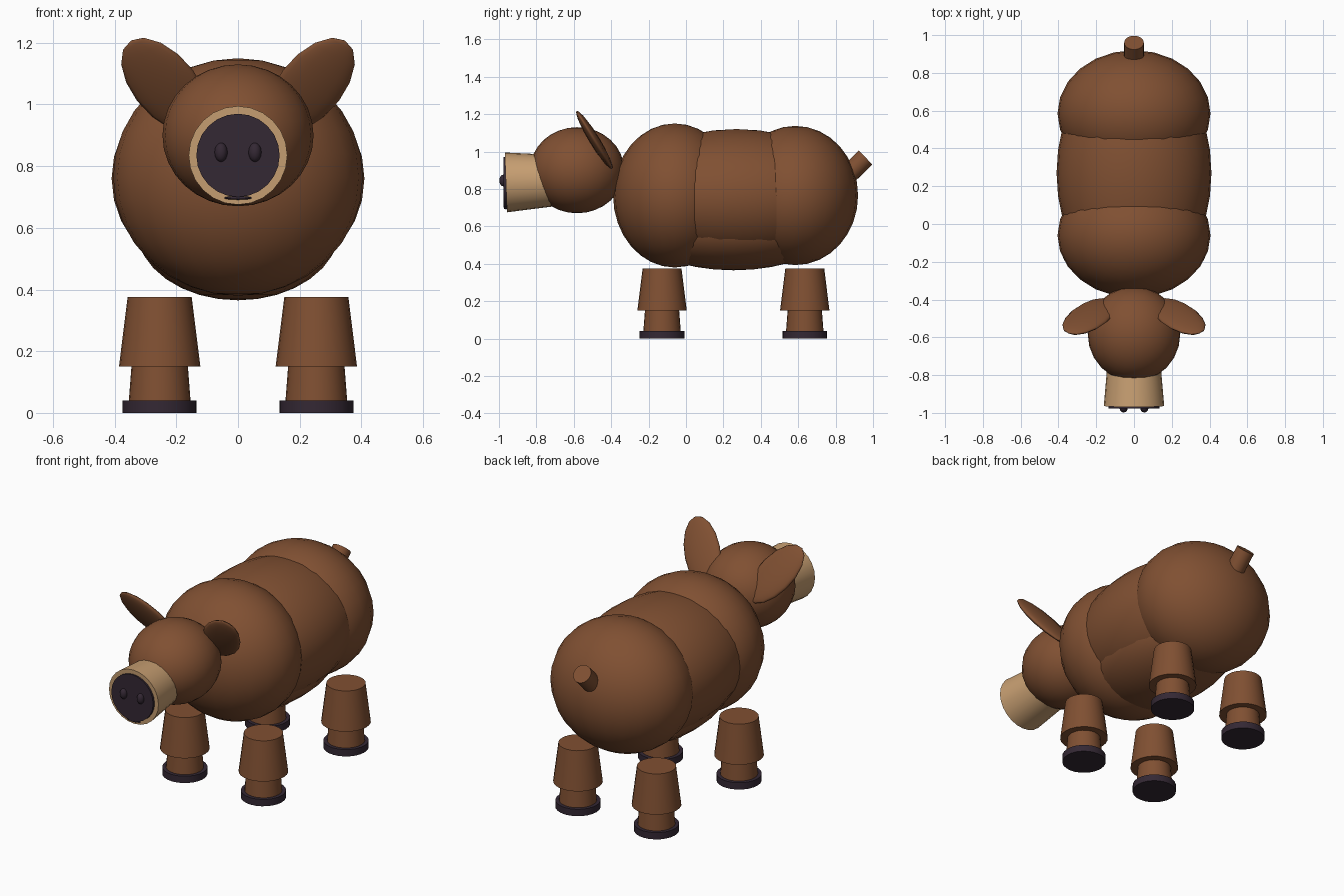
import bpy
from math import radians
from mathutils import Matrix, Vector

cube = bpy.data.objects.get("Cube")
if cube:
    bpy.data.objects.remove(cube, do_unlink=True)


def material(name, rgb):
    mat = bpy.data.materials.new(name)
    mat.use_nodes = True
    mat.diffuse_color = (*rgb, 1)
    mat.node_tree.nodes["Principled BSDF"].inputs["Base Color"].default_value = (*rgb, 1)
    return mat


brown = material("brown hide", (0.216, 0.08, 0.032))
tan = material("tan snout", (0.58, 0.35, 0.17))
dark = material("dark horn", (0.034, 0.021, 0.034))


def finish(name, mat, smooth_all=False):
    obj = bpy.context.object
    obj.name = name
    obj.data.materials.append(mat)
    if smooth_all:
        bpy.ops.object.shade_smooth()
    else:
        bpy.ops.object.shade_smooth_by_angle(angle=radians(35))
    return obj


def ellipsoid(name, mat, centre, radii, segments=24, rings=16):
    bpy.ops.mesh.primitive_uv_sphere_add(segments=segments, ring_count=rings, radius=1, location=centre)
    bpy.context.object.scale = radii
    return finish(name, mat, True)


def tapered(name, mat, start, end, r_start, r_end):
    """Round tapered solid between two points."""
    a, b = Vector(start), Vector(end)
    axis = b - a
    bpy.ops.mesh.primitive_cone_add(vertices=24, radius1=r_start, radius2=r_end, depth=axis.length,
                                    location=(a + b) / 2, rotation=axis.to_track_quat('Z', 'Y').to_euler())
    return finish(name, mat)


# Body
ellipsoid("chest", brown, (0, -0.06, 0.765), (0.405, 0.33, 0.385))
ellipsoid("rump", brown, (0, 0.585, 0.765), (0.405, 0.335, 0.372))
ellipsoid("barrel", brown, (0, 0.27, 0.76), (0.41, 0.62, 0.36), 32)
ellipsoid("belly", brown, (0, 0.255, 0.6), (0.33, 0.53, 0.235))
tapered("tail", brown, (0, 0.87, 0.88), (0, 0.96, 0.968), 0.052, 0.052)

# Head and snout
ellipsoid("head", brown, (0, -0.582, 0.9), (0.245, 0.252, 0.23))
tapered("snout", tan, (0, -0.7, 0.845), (0, -0.963, 0.835), 0.137, 0.16)
tapered("nose", dark, (0, -0.95, 0.835), (0, -0.977, 0.835), 0.135, 0.135)
ellipsoid("mouth", dark, (0, -0.962, 0.697), (0.045, 0.012, 0.006), 12, 8)

for side, label in ((1, "left"), (-1, "right")):
    ellipsoid(label + "_nostril", dark, (side * 0.055, -0.977, 0.845), (0.021, 0.021, 0.031), 12, 8)

    # Flattened ear leaning outward and forward
    ear = ellipsoid(label + "_ear", brown, (0, 0, 0), (1, 1, 1), 12, 8)
    length = Vector((side * 0.6, -0.49, 0.8)).normalized()
    normal = Vector((0, 0.8, 0.49)).normalized()
    width = normal.cross(length)
    turn = Matrix((width, normal, length)).transposed().to_4x4()
    ear.matrix_world = (Matrix.Translation((side * 0.237, -0.49, 1.062)) @ turn
                        @ Matrix.Diagonal((0.108, 0.028, 0.203, 1)))

    # Legs with thick upper part, slim lower part and hoof
    for end, y in (("front", -0.128), ("back", 0.635)):
        x = side * 0.254
        for part, mat, low, high, r_low, r_high in (
                ("upper_leg", brown, 0.15, 0.375, 0.132, 0.104),
                ("lower_leg", brown, 0.002, 0.17, 0.103, 0.09),
                ("hoof", dark, 0, 0.04, 0.12, 0.12)):
            tapered(f"{end}_{label}_{part}", mat, (x, y, low), (x, y, high), r_low, r_high)
